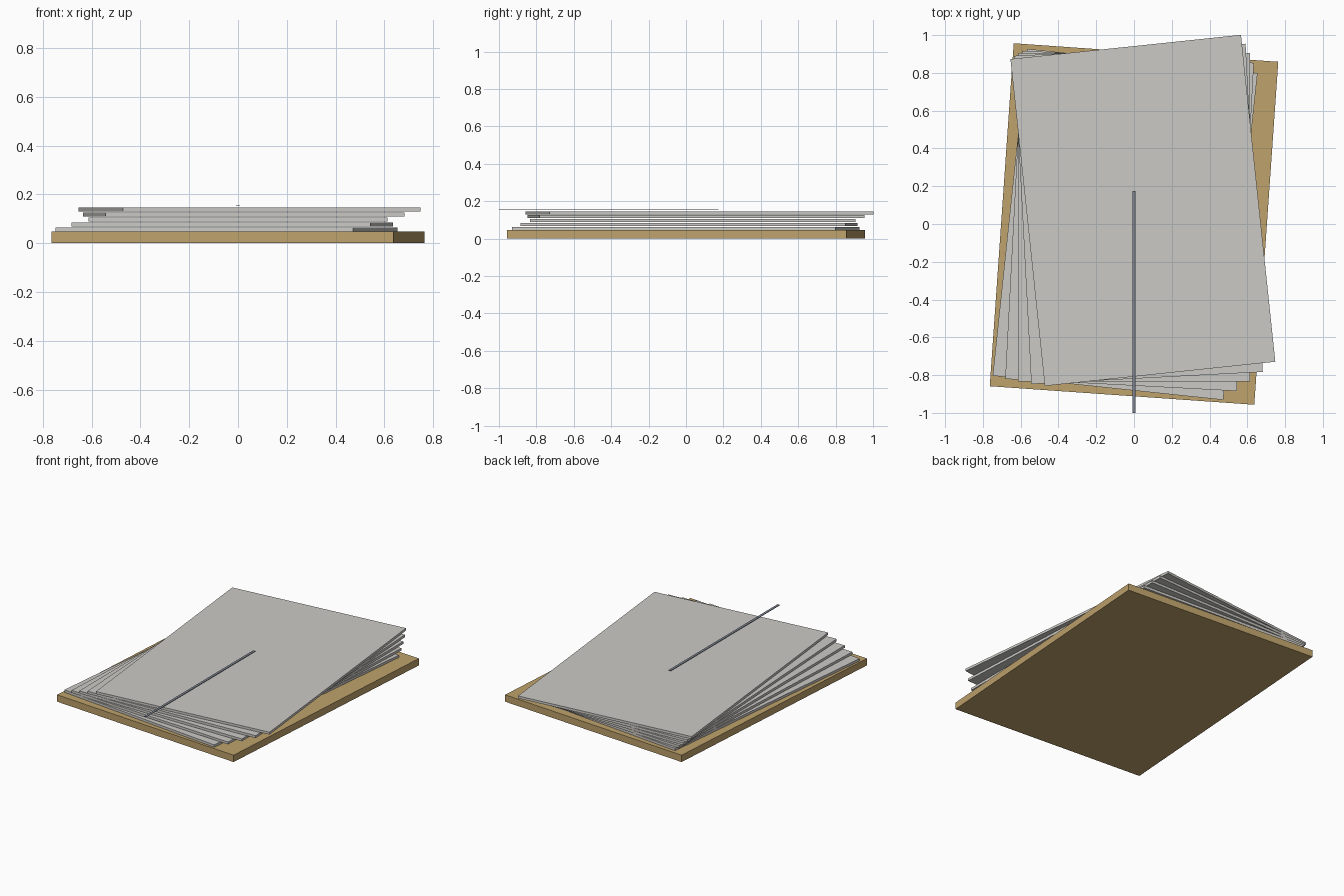
import bpy
from math import radians

cube = bpy.data.objects.get("Cube")
if cube:
    bpy.data.objects.remove(cube, do_unlink=True)


def material(name, color):
    mat = bpy.data.materials.new(name)
    mat.use_nodes = True
    mat.diffuse_color = (*color, 1)
    mat.node_tree.nodes["Principled BSDF"].inputs["Base Color"].default_value = (*color, 1)
    return mat


def slab(name, size, center, angle, mat):
    """Flat box whose size is baked into the mesh, turned about z."""
    bpy.ops.mesh.primitive_cube_add(size=1, location=center, rotation=(0, 0, radians(angle)))
    obj = bpy.context.object
    obj.name = name
    obj.scale = size
    bpy.ops.object.transform_apply(location=False, rotation=False, scale=True)
    obj.data.materials.append(mat)
    return obj


wood = material("tan_wood", (0.52, 0.36, 0.15))
paper = material("pale_grey_paper", (0.60, 0.59, 0.56))
metal = material("blue_grey_metal", (0.21, 0.23, 0.28))

# Backing board
slab("backing_board", (1.404, 1.82, 0.047), (0, 0, 0.0235), -4, wood)

# Fanned stack of sheets, each turned and shifted a little further
for i in range(5):
    center = (-0.047 + 0.0235 * i, -0.002 + 0.0185 * i, 0.0555 + 0.0207 * i)
    slab(f"sheet_{i + 1}", (1.227, 1.74, 0.0165), center, -6 + 3 * i, paper)

# Thin rod lying above the stack
slab("thin_rod", (0.017, 1.175, 0.003), (0, -0.4125, 0.1555), 0, metal)
